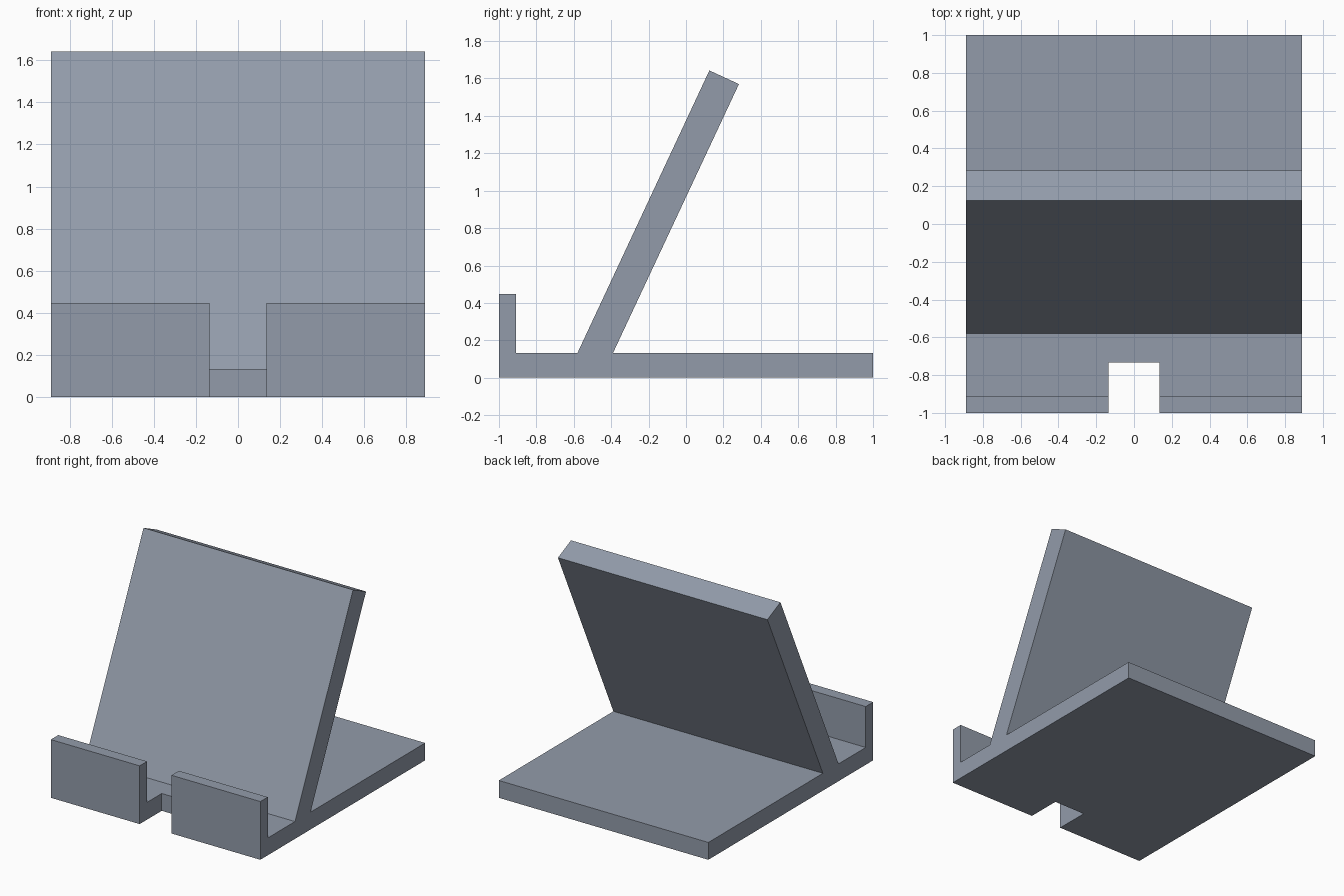
import bpy
import bmesh

if "Cube" in bpy.data.objects:
    bpy.data.objects.remove(bpy.data.objects["Cube"])

HALF_W = 0.89     # half width of the stand
NOTCH_W = 0.135   # half width of the cable notch

grey = bpy.data.materials.new("blue_grey")
grey.diffuse_color = (0.29, 0.33, 0.40, 1.0)
grey.use_nodes = True
grey.node_tree.nodes["Principled BSDF"].inputs["Base Color"].default_value = grey.diffuse_color


def extrude_profile(name, profile, half_width):
    """Extrude a (y, z) outline along x, centred on x = 0."""
    bm = bmesh.new()
    face = bm.faces.new([bm.verts.new((-half_width, y, z)) for y, z in profile])
    ext = bmesh.ops.extrude_face_region(bm, geom=[face])
    verts = [g for g in ext["geom"] if isinstance(g, bmesh.types.BMVert)]
    bmesh.ops.translate(bm, verts=verts, vec=(2 * half_width, 0, 0))
    bmesh.ops.recalc_face_normals(bm, faces=bm.faces)
    mesh = bpy.data.meshes.new(name)
    bm.to_mesh(mesh)
    bm.free()
    mesh.materials.append(grey)
    obj = bpy.data.objects.new(name, mesh)
    bpy.context.collection.objects.link(obj)
    return obj


# Stand: base plate, leaning backrest and front lip in one side outline
stand = extrude_profile("device_stand", [
    (-1, 0), (1, 0), (1, 0.133),
    (-0.39, 0.133), (0.283, 1.57), (0.125, 1.643), (-0.58, 0.133),
    (-0.91, 0.133), (-0.91, 0.447), (-1, 0.447),
], HALF_W)

# Cable notch through the lip and the front of the base
cutter = extrude_profile("notch_cutter", [
    (-1.2, -0.2), (-0.733, -0.2), (-0.733, 0.7), (-1.2, 0.7),
], NOTCH_W)
cutter.hide_render = True

notch = stand.modifiers.new("cable_notch", "BOOLEAN")
notch.operation = "DIFFERENCE"
notch.solver = "EXACT"
notch.object = cutter
bpy.context.view_layer.objects.active = stand
bpy.ops.object.modifier_apply(modifier=notch.name)
bpy.data.objects.remove(cutter)
